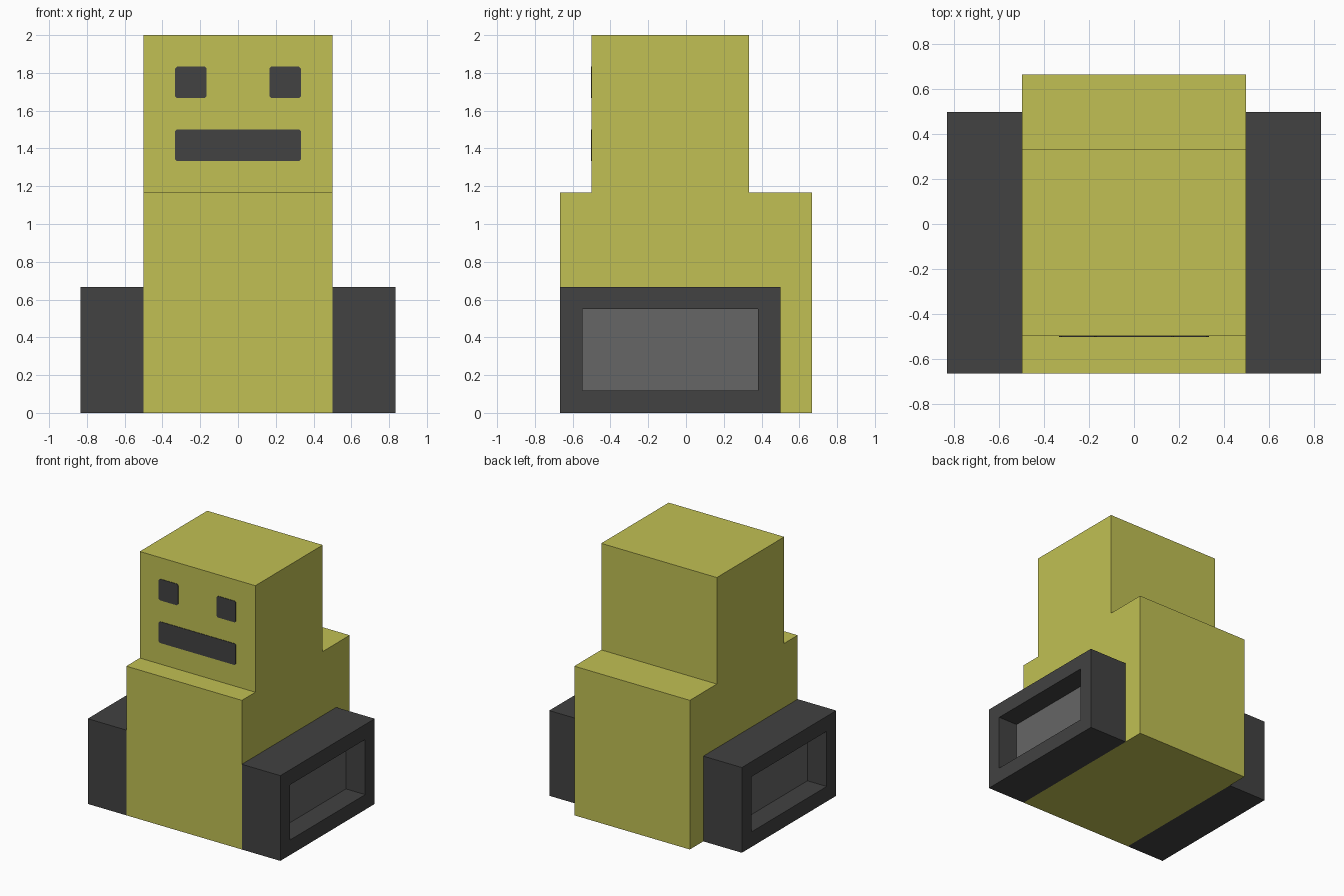
import bpy, bmesh

cube = bpy.data.objects.get("Cube")
if cube:
    bpy.data.objects.remove(cube, do_unlink=True)

U = 1 / 6  # the model sits on a grid of sixths


def material(name, rgb):
    mat = bpy.data.materials.new(name)
    mat.use_nodes = True
    mat.diffuse_color = (*rgb, 1)
    bsdf = next(n for n in mat.node_tree.nodes if n.type == "BSDF_PRINCIPLED")
    bsdf.inputs["Base Color"].default_value = (*rgb, 1)
    return mat


yellow = material("olive yellow", (0.533, 0.527, 0.087))
dark = material("charcoal", (0.054, 0.054, 0.054))
grey = material("mid grey", (0.133, 0.133, 0.133))


def finish(name, bm, *mats):
    bmesh.ops.recalc_face_normals(bm, faces=bm.faces)
    mesh = bpy.data.meshes.new(name)
    bm.to_mesh(mesh)
    bm.free()
    for m in mats:
        mesh.materials.append(m)
    obj = bpy.data.objects.new(name, mesh)
    bpy.context.collection.objects.link(obj)
    return obj


def box(lo, hi):
    bm = bmesh.new()
    bmesh.ops.create_cube(bm, size=1)
    for v in bm.verts:
        v.co = [(a + b) / 2 + c * (b - a) for a, b, c in zip(lo, hi, v.co)]
    return bm


# Body and head: one stepped side profile, extruded across the width
profile = [(-4, 0), (4, 0), (4, 7), (2, 7), (2, 12), (-3, 12), (-3, 7), (-4, 7)]
bm = bmesh.new()
side = bm.faces.new([bm.verts.new((-3 * U, y * U, z * U)) for y, z in profile])
ext = bmesh.ops.extrude_face_region(bm, geom=[side])
moved = [g for g in ext["geom"] if isinstance(g, bmesh.types.BMVert)]
bmesh.ops.translate(bm, verts=moved, vec=(6 * U, 0, 0))
finish("body_and_head", bm, yellow)

# Side blocks, each with a recessed grey panel on the outer face
for name, s in (("left_side_block", 1), ("right_side_block", -1)):
    bm = box((min(3 * s, 5 * s) * U, -4 * U, 0), (max(3 * s, 5 * s) * U, 3 * U, 4 * U))
    bm.normal_update()
    outer = max(bm.faces, key=lambda f: f.normal.x * s)
    bmesh.ops.inset_region(bm, faces=[outer], thickness=U)
    panel = bmesh.ops.extrude_discrete_faces(bm, faces=[outer])["faces"][0]
    bmesh.ops.translate(bm, verts=panel.verts, vec=(-s * U, 0, 0))
    panel.material_index = 1
    finish(name, bm, dark, grey)

# Face plates with slightly clipped corners
for name, x0, x1, z0, z1 in (("right_eye", -2, -1, 10, 11),
                             ("left_eye", 1, 2, 10, 11),
                             ("mouth", -2, 2, 8, 9)):
    bm = box((x0 * U, -3 * U - 0.004, z0 * U), (x1 * U, -3 * U + 0.002, z1 * U))
    corners = [e for e in bm.edges if abs(e.verts[0].co.y - e.verts[1].co.y) > 0.001]
    bmesh.ops.bevel(bm, geom=corners, offset=0.01, segments=1, affect="EDGES")
    finish(name, bm, dark)
